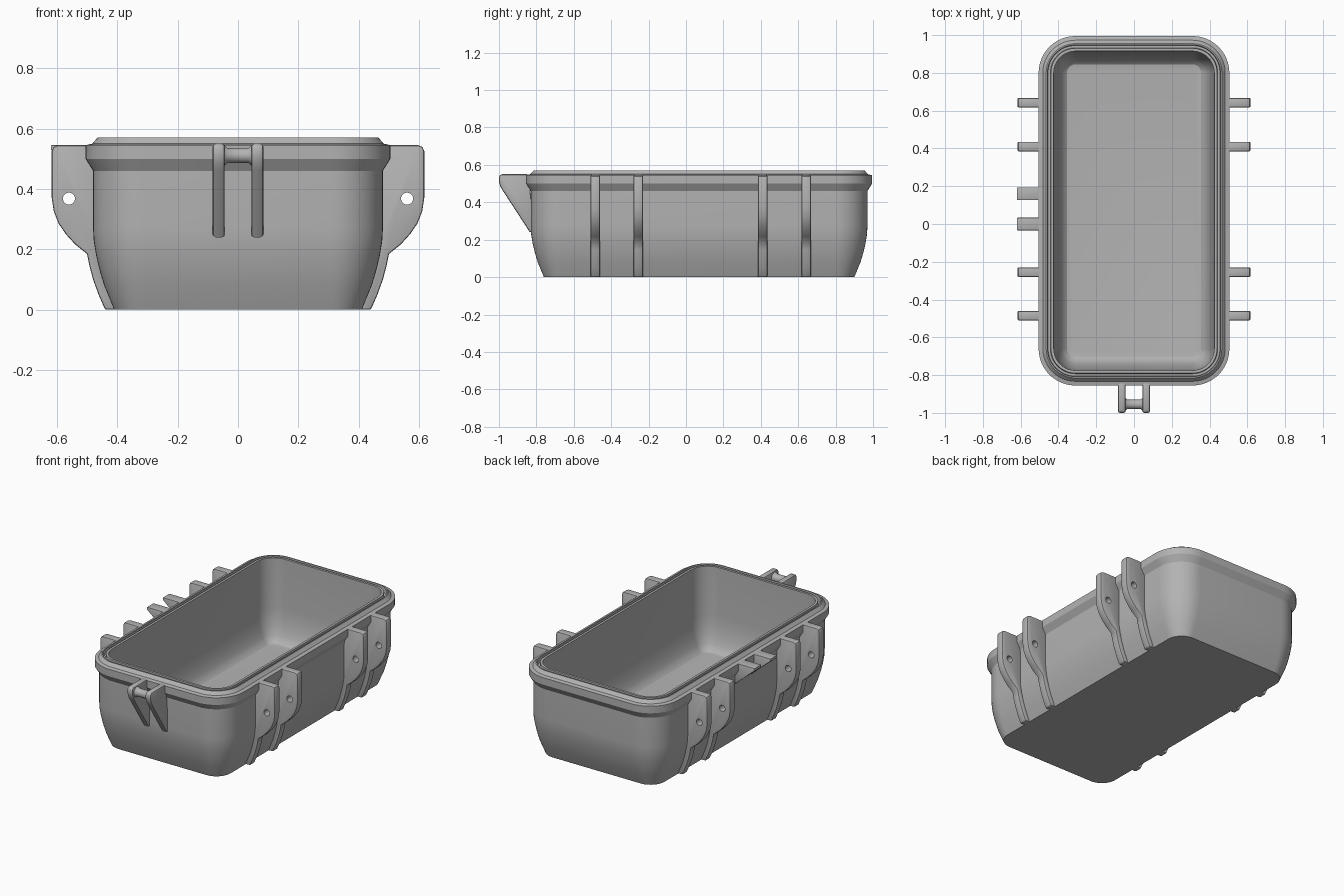
import bpy, bmesh
from math import sin, cos, pi, radians

cube = bpy.data.objects.get("Cube")
if cube:
    bpy.data.objects.remove(cube)

grey = bpy.data.materials.new("plain_grey")
grey.use_nodes = True
grey.diffuse_color = (0.45, 0.45, 0.45, 1)
grey.node_tree.nodes["Principled BSDF"].inputs["Base Color"].default_value = (0.45, 0.45, 0.45, 1)


def finish(name, bm, angle=30):
    """Turn a bmesh into a named, coloured object with smooth shading."""
    bmesh.ops.recalc_face_normals(bm, faces=bm.faces)
    mesh = bpy.data.meshes.new(name)
    bm.to_mesh(mesh)
    bm.free()
    mesh.materials.append(grey)
    obj = bpy.data.objects.new(name, mesh)
    bpy.context.collection.objects.link(obj)
    bpy.ops.object.select_all(action='DESELECT')
    obj.select_set(True)
    bpy.context.view_layer.objects.active = obj
    bpy.ops.object.shade_smooth_by_angle(angle=radians(angle))
    return obj


def loft(name, rings, angle=30):
    """Skin successive rings of points and cap both ends."""
    bm = bmesh.new()
    loops = [[bm.verts.new(p) for p in ring] for ring in rings]
    for a, b in zip(loops, loops[1:]):
        for i in range(len(a)):
            j = (i + 1) % len(a)
            bm.faces.new((a[i], a[j], b[j], b[i]))
    bm.faces.new(loops[0])
    bm.faces.new(loops[-1])
    return finish(name, bm, angle)


def rounded_rect(half_x, z, steps=12):
    """Rounded rectangle whose corner centres stay fixed at every size."""
    cx, cy, mid = 0.31, 0.73, 0.07
    r = half_x - cx
    pts = []
    for q, (sx, sy) in enumerate([(1, 1), (-1, 1), (-1, -1), (1, -1)]):
        for k in range(steps + 1):
            a = (q + k / steps) * pi / 2
            pts.append((sx * cx + r * cos(a), mid + sy * cy + r * sin(a), z))
    return pts


def plate(name, outline, width, hole=None, bevel=0.007):
    """Extruded outline in the local XY plane, with an optional round hole."""
    curve = bpy.data.curves.new(name, 'CURVE')
    curve.dimensions = '2D'
    curve.fill_mode = 'BOTH'
    curve.extrude = width / 2
    loops = [outline]
    if hole:
        hx, hz, hr = hole
        loops.append([(hx + hr * cos(k * pi / 12), hz + hr * sin(k * pi / 12)) for k in range(24)])
    for loop in loops:
        spline = curve.splines.new('POLY')
        spline.points.add(len(loop) - 1)
        for p, (x, y) in zip(spline.points, loop):
            p.co = (x, y, 0, 1)
        spline.use_cyclic_u = True
    temp = bpy.data.objects.new(name, curve)
    bpy.context.collection.objects.link(temp)
    deps = bpy.context.evaluated_depsgraph_get()
    mesh = bpy.data.meshes.new_from_object(temp.evaluated_get(deps))
    bm = bmesh.new()
    bm.from_mesh(mesh)
    bpy.data.objects.remove(temp)
    bpy.data.meshes.remove(mesh)
    bmesh.ops.remove_doubles(bm, verts=bm.verts, dist=0.0001)
    bmesh.ops.recalc_face_normals(bm, faces=bm.faces)
    bmesh.ops.dissolve_limit(bm, angle_limit=0.01, verts=bm.verts, edges=bm.edges)

    def near_hole(e):
        return hole and all((v.co.x - hole[0]) ** 2 + (v.co.y - hole[1]) ** 2 < (1.2 * hole[2]) ** 2
                            for v in e.verts)
    edges = [e for e in bm.edges
             if len(e.link_faces) == 2 and e.calc_face_angle() > 1 and not near_hole(e)]
    bmesh.ops.bevel(bm, geom=edges, offset=bevel, segments=2, profile=0.5,
                    affect='EDGES', clamp_overlap=False)
    return finish(name, bm, 40)


def place(obj, turn, location):
    """Stand a plate upright and turn it to point outwards."""
    obj.rotation_euler = (pi / 2, 0, radians(turn))
    obj.location = location


# Tub: outer wall, flange, grooved rim, inner wall and floor as one skin
tub_profile = [
    (0.41, 0), (0.443, 0.08), (0.458, 0.13), (0.47, 0.18), (0.478, 0.23), (0.48, 0.27),
    (0.48, 0.46), (0.505, 0.50), (0.505, 0.545), (0.483, 0.55), (0.465, 0.57),
    (0.458, 0.57), (0.455, 0.54), (0.443, 0.54), (0.44, 0.57), (0.425, 0.57),
    (0.42, 0.26), (0.415, 0.20), (0.403, 0.14), (0.388, 0.095), (0.373, 0.068),
    (0.355, 0.053), (0.335, 0.05)]
loft("tub", [rounded_rect(h, z) for h, z in tub_profile])

# Hinge ribs down both long sides
rib_outline = [
    (0.40, 0), (0.44, 0), (0.462, 0.05), (0.48, 0.10), (0.492, 0.145), (0.50, 0.185),
    (0.54, 0.217), (0.57, 0.25), (0.594, 0.285), (0.61, 0.325), (0.617, 0.37),
    (0.617, 0.525), (0.611, 0.539), (0.597, 0.545), (0.475, 0.545), (0.47, 0.25)]
for side, turn in (("left", 0), ("right", 180)):
    for n, y in enumerate((-0.485, -0.255, 0.41, 0.642)):
        rib = plate(f"{side}_hinge_rib_{n + 1}", rib_outline, 0.05, hole=(0.56, 0.368, 0.02))
        place(rib, turn, (0, y, 0))

# Two small gussets on the right side
gusset_outline = [(0.475, 0.545), (0.62, 0.545), (0.62, 0.53), (0.48, 0.41), (0.47, 0.41)]
for n, y in enumerate((0.0, 0.16)):
    place(plate(f"right_gusset_{n + 1}", gusset_outline, 0.067, bevel=0.003), 180, (0, y, 0))

# Front latch: two prongs joined by a flared bar
prong_outline = [
    (0.81, 0.24), (0.835, 0.24), (0.98, 0.463), (0.994, 0.487), (1.0, 0.51),
    (1.0, 0.535), (0.995, 0.545), (0.985, 0.55), (0.84, 0.55)]
for side, x in (("left", 0.064), ("right", -0.064)):
    place(plate(f"{side}_latch_prong", prong_outline, 0.04, bevel=0.01), -90, (x, 0, 0))
bar_profile = [(-0.05, 0.036), (-0.043, 0.032), (-0.035, 0.025), (0.035, 0.025), (0.043, 0.032), (0.05, 0.036)]
loft("latch_bar", [[(x, -0.955 + r * cos(k * pi / 12), 0.511 + r * sin(k * pi / 12)) for k in range(24)]
                   for x, r in bar_profile], 50)
